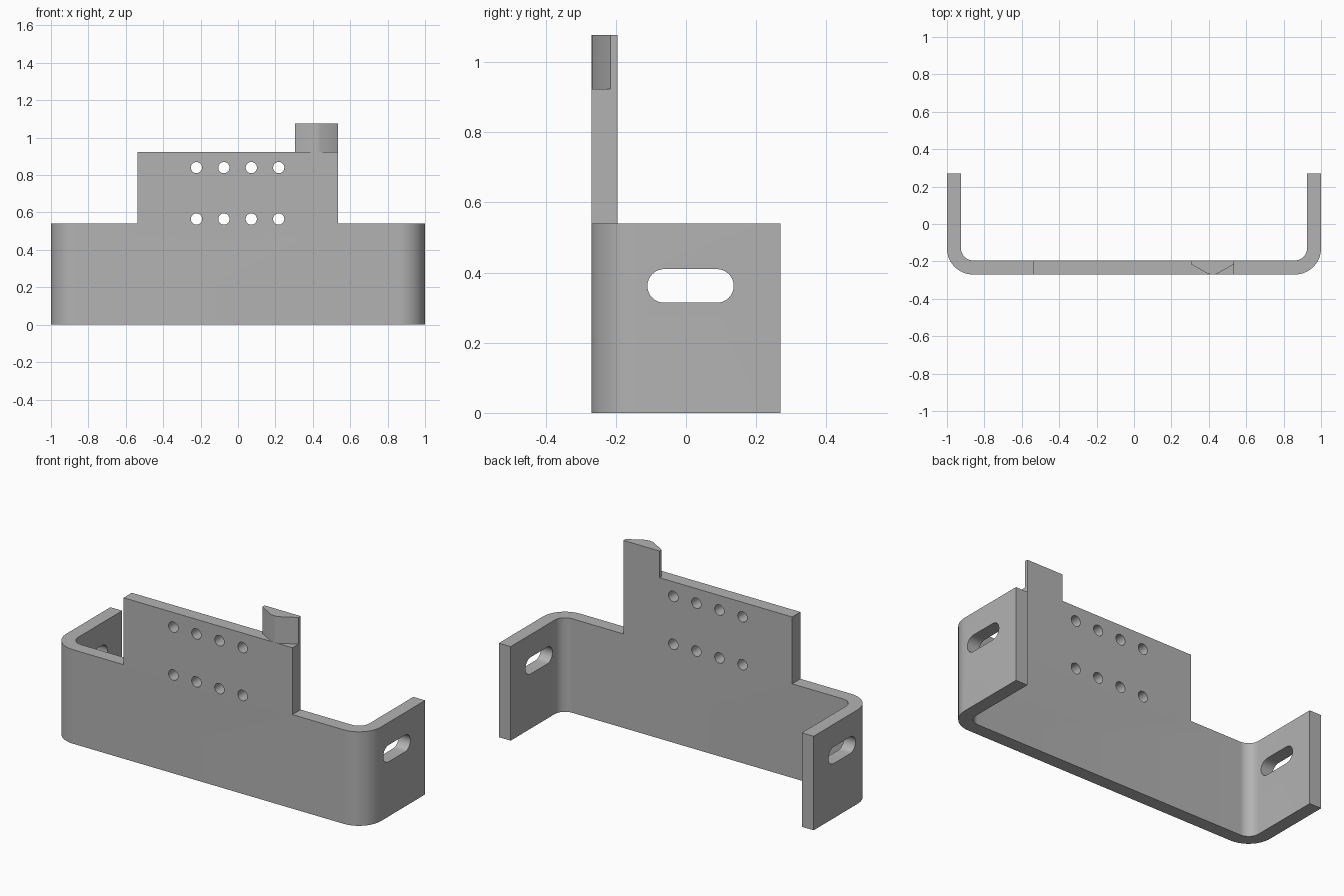
import bpy, bmesh, math
from mathutils import Matrix, Vector

cube = bpy.data.objects.get("Cube")
if cube:
    bpy.data.objects.remove(cube, do_unlink=True)

grey = bpy.data.materials.new("plain grey")
grey.use_nodes = True
colour = (0.45, 0.45, 0.45, 1)
grey.diffuse_color = colour
grey.node_tree.nodes["Principled BSDF"].inputs["Base Color"].default_value = colour

FRONT, THICK, ARM_TOP = -0.27, 0.075, 0.54
BACK = FRONT + THICK


def prism(name, points, low, high, matrix=Matrix()):
    """Extrude a flat outline from low to high, then place it with matrix."""
    bm = bmesh.new()
    face = bm.faces.new([bm.verts.new((x, y, low)) for x, y in points])
    ext = bmesh.ops.extrude_face_region(bm, geom=[face])
    verts = [g for g in ext["geom"] if isinstance(g, bmesh.types.BMVert)]
    bmesh.ops.translate(bm, verts=verts, vec=(0, 0, high - low))
    bmesh.ops.transform(bm, matrix=matrix, verts=bm.verts)
    bmesh.ops.recalc_face_normals(bm, faces=bm.faces)
    mesh = bpy.data.meshes.new(name)
    bm.to_mesh(mesh)
    bm.free()
    mesh.materials.append(grey)
    ob = bpy.data.objects.new(name, mesh)
    bpy.context.collection.objects.link(ob)
    return ob


def arc(cx, cy, r, start, end, steps=16):
    angles = [math.radians(start + (end - start) * i / steps) for i in range(steps + 1)]
    return [(cx + r * math.cos(a), cy + r * math.sin(a)) for a in angles]


def combine(target, tool, operation):
    """Apply a boolean and remove the tool."""
    mod = target.modifiers.new("join", "BOOLEAN")
    mod.object, mod.operation, mod.solver = tool, operation, "EXACT"
    bpy.context.view_layer.objects.active = target
    bpy.ops.object.modifier_apply(modifier=mod.name)
    bpy.data.objects.remove(tool, do_unlink=True)


# Bent strip: one half outline, mirrored into a U
R = 0.14
cx, cy = 1 - R, FRONT + R
outer = arc(cx, cy, R, -90, 0) + [(1, -FRONT)]
inner = [(1 - THICK, -FRONT)] + arc(cx, cy, R - THICK, 0, -90)
outline = outer + inner + [(-x, y) for x, y in reversed(outer + inner)]
bracket = prism("bent_bracket", outline, 0, ARM_TOP)

# Upright mounting plate
plate = prism("upright_plate", [(-0.538, FRONT), (0.535, FRONT), (0.535, BACK), (-0.538, BACK)],
              0.2, 0.924)
combine(bracket, plate, "UNION")

# Two rows of round screw holes through the plate
along_y = Matrix.Rotation(math.radians(90), 4, "X")
for z in (0.565, 0.84):
    for i in range(4):
        circle = arc(-0.222 + 0.1465 * i, z, 0.03, 0, 360, 32)[:-1]
        combine(bracket, prism("hole_cutter", circle, 0.1, 0.4, along_y), "DIFFERENCE")

# Long slots through both arms: outline (y, z) extruded along x
along_x = Matrix(((0, 0, 1, 0), (1, 0, 0, 0), (0, 1, 0, 0), (0, 0, 0, 1)))
slot = arc(0.088, 0.362, 0.048, -90, 90) + arc(-0.062, 0.362, 0.048, 90, 270)
for side in (-1, 1):
    low, high = sorted((side * 0.8, side * 1.1))
    combine(bracket, prism("slot_cutter", slot, low, high, along_x), "DIFFERENCE")

# Merge the flat faces left by the joins, then smooth the bends
bm = bmesh.new()
bm.from_mesh(bracket.data)
bmesh.ops.remove_doubles(bm, verts=bm.verts, dist=0.0001)
bmesh.ops.dissolve_limit(bm, angle_limit=0.01, verts=bm.verts, edges=bm.edges)
bm.to_mesh(bracket.data)
bm.free()

# Wedge-fronted tab on top of the plate
tab = prism("top_tab", [(0.305, BACK), (0.305, -0.215), (0.398, FRONT + 0.002), (0.42, FRONT),
                        (0.442, FRONT + 0.002), (0.535, -0.215), (0.535, BACK)], 0.924, 1.077)

bpy.ops.object.select_all(action="DESELECT")
for ob in (bracket, tab):
    ob.select_set(True)
    bpy.context.view_layer.objects.active = ob
bpy.ops.object.shade_smooth_by_angle(angle=math.radians(40))
